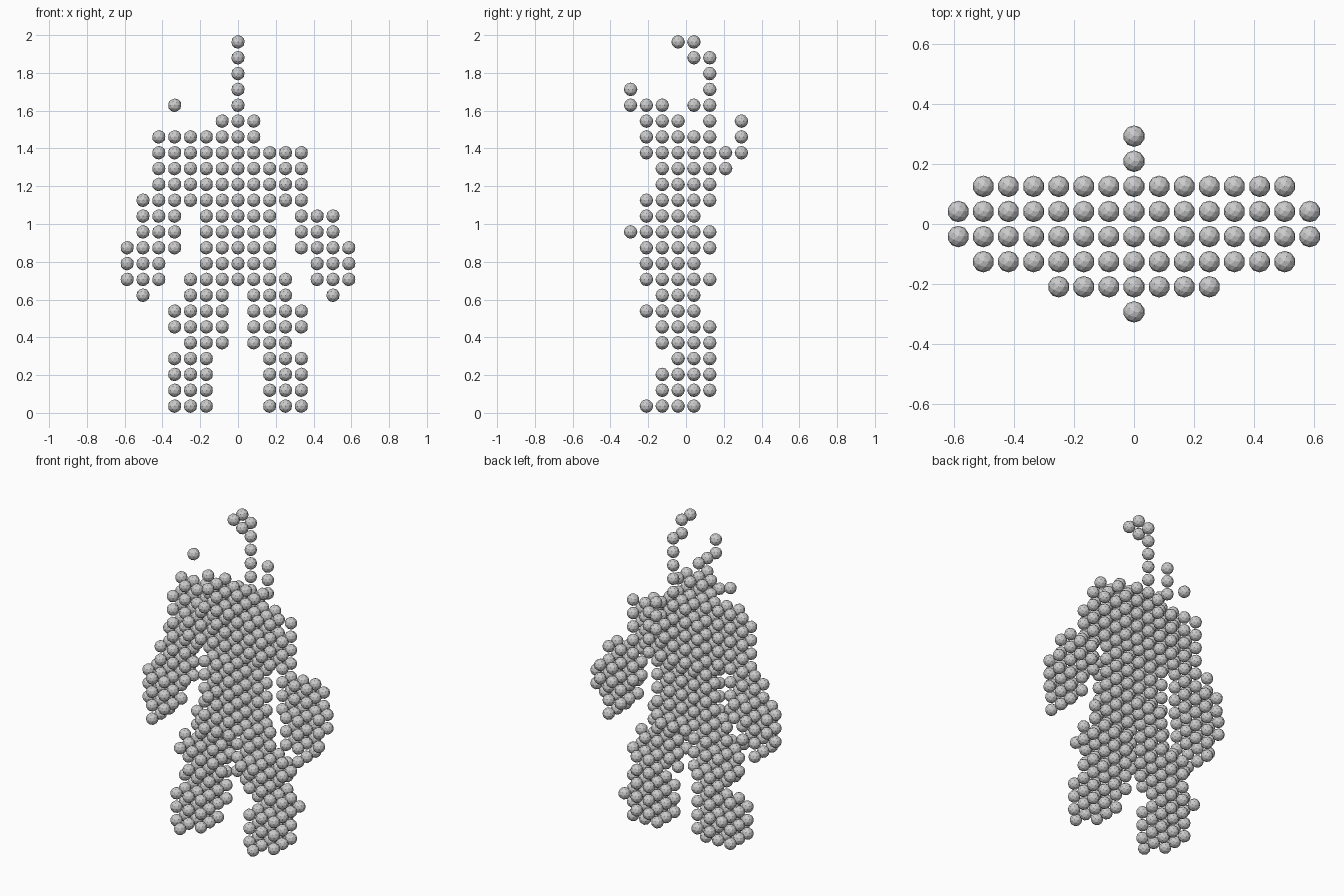
import bpy, bmesh
from mathutils import Matrix

if "Cube" in bpy.data.objects:
    bpy.data.objects.remove(bpy.data.objects["Cube"])

R = 0.036                      # ball radius
P = (2 - 2 * R) / 23           # lattice pitch
used = set()


def balls(name, boxes, mirror=False):
    """Fill lattice boxes (i0, i1, j0, j1, k0, k1) with small faceted balls."""
    bm = bmesh.new()
    for i0, i1, j0, j1, k0, k1 in boxes:
        for i in range(i0, i1 + 1):
            for j in range(j0, j1 + 1):
                for k in range(k0, k1 + 1):
                    c = (-i if mirror else i, j, k)
                    if c in used:
                        continue
                    used.add(c)
                    pos = (c[0] * P, (j - 3.5) * P, R + k * P)
                    bmesh.ops.create_icosphere(bm, subdivisions=2, radius=R,
                                               matrix=Matrix.Translation(pos))
    me = bpy.data.meshes.new(name)
    bm.to_mesh(me)
    bm.free()
    ob = bpy.data.objects.new(name, me)
    bpy.context.collection.objects.link(ob)


# head, snout horn and the loose ball over the shoulder
balls("head", [(-1, 1, 2, 3, 16, 18), (0, 0, 1, 1, 16, 18), (-1, 1, 1, 1, 17, 17)])
balls("horn", [(0, 0, 0, 2, 19, 19), (0, 0, 0, 0, 20, 20)])
balls("loose_ball", [(-4, -4, 4, 4, 19, 19)])

# hooked pole rising from the back, and the spur behind it
balls("back_pole", [(0, 0, 5, 5, 18, 22), (0, 0, 4, 4, 22, 23), (0, 0, 3, 3, 23, 23)])
balls("back_spur", [(0, 0, 6, 6, 15, 16), (0, 0, 7, 7, 16, 18)])

# torso
balls("chest", [(-2, 2, 2, 5, 14, 16), (-2, 2, 3, 5, 13, 13), (-1, 1, 2, 2, 13, 13),
                (-3, 3, 3, 4, 13, 16), (-3, 3, 2, 2, 14, 15), (-1, 1, 2, 5, 17, 17)])
balls("belly", [(-2, 2, 3, 4, 9, 12), (-1, 1, 2, 4, 9, 12), (-1, 1, 1, 1, 8, 13),
                (0, 0, 0, 0, 11, 11)])
balls("pelvis", [(-2, 2, 2, 4, 8, 8), (-3, 3, 3, 3, 8, 8), (-1, 1, 5, 5, 8, 8)])

# shoulders: the one on -x is raised
balls("raised_shoulder", [(-4, -2, 3, 4, 17, 17), (-5, -5, 4, 4, 17, 17),
                          (-5, -4, 3, 4, 13, 16), (-6, -6, 4, 4, 13, 13)])
balls("low_shoulder", [(4, 4, 3, 4, 13, 15), (4, 4, 4, 4, 16, 16)])

# arms and legs, both sides
for side, m in (("right", False), ("left", True)):
    balls(side + "_arm", [(4, 6, 3, 4, 11, 12), (5, 6, 2, 4, 8, 10), (4, 4, 3, 4, 10, 10),
                          (5, 6, 5, 5, 10, 11), (7, 7, 3, 4, 9, 10), (7, 7, 3, 3, 8, 8),
                          (6, 6, 2, 4, 7, 7)], m)
    balls(side + "_thigh", [(1, 3, 2, 4, 5, 6), (1, 2, 2, 4, 7, 7), (3, 3, 3, 3, 7, 7),
                            (4, 4, 3, 3, 6, 6), (4, 4, 3, 4, 5, 5),
                            (2, 3, 1, 1, 6, 6), (2, 3, 5, 5, 5, 5)], m)
    balls(side + "_shin", [(1, 1, 3, 3, 4, 4), (2, 3, 2, 5, 4, 4),
                           (2, 3, 3, 5, 3, 3), (4, 4, 3, 4, 3, 3)], m)
    balls(side + "_foot", [(2, 4, 2, 5, 2, 2), (2, 4, 2, 4, 0, 1), (2, 3, 5, 5, 1, 1),
                           (3, 3, 1, 1, 0, 0)], m)
